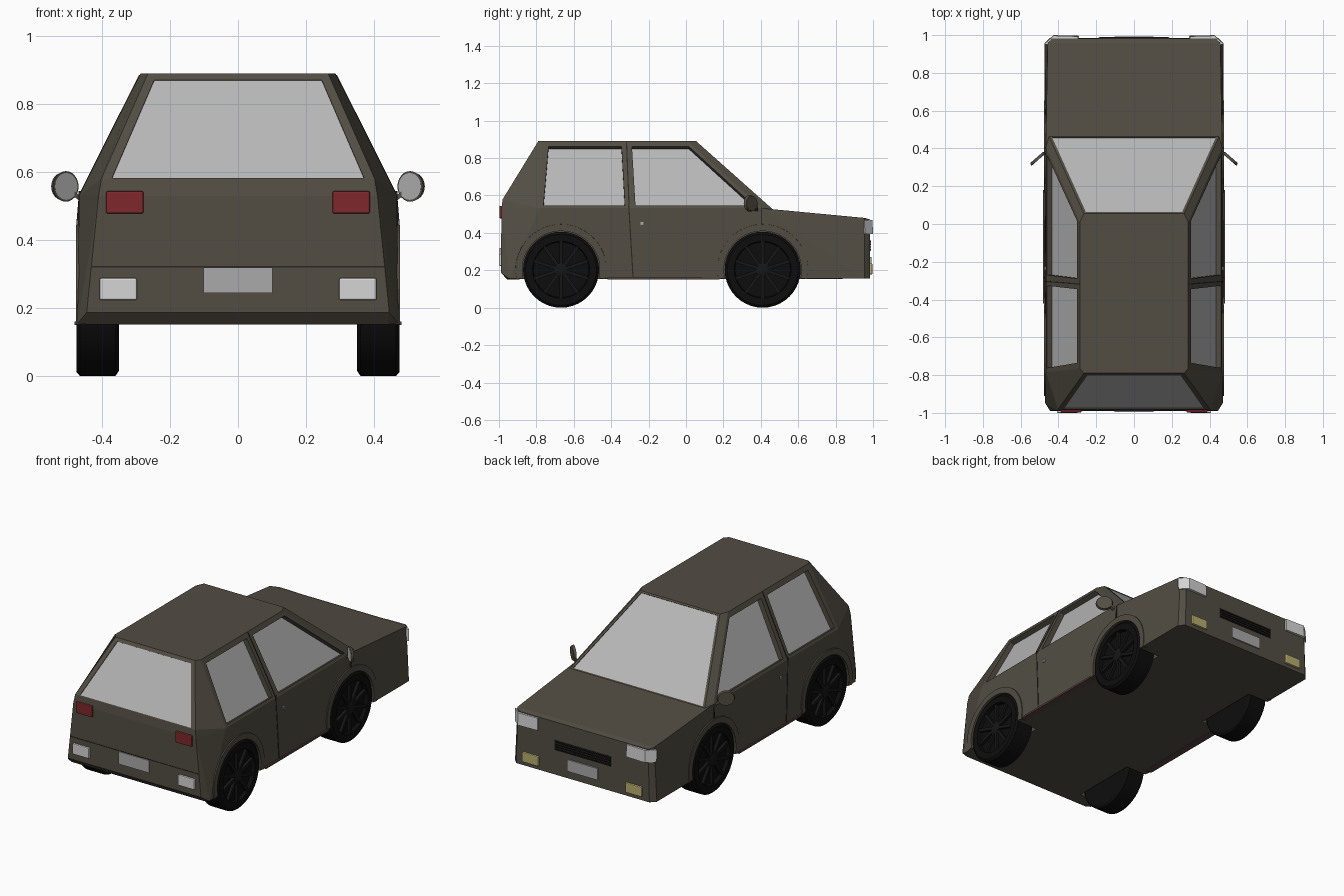
import bpy, bmesh, math
from mathutils import Vector, Matrix

if "Cube" in bpy.data.objects:
    bpy.data.objects.remove(bpy.data.objects["Cube"])


def mat(name, r, g, b):
    m = bpy.data.materials.new(name)
    m.diffuse_color = (r, g, b, 1)
    m.use_nodes = True
    m.node_tree.nodes["Principled BSDF"].inputs["Base Color"].default_value = m.diffuse_color
    return m


BODY = mat("olive brown paint", .085, .075, .057)
GLASS = mat("grey glass", .47, .47, .47)
BLACK = mat("black rubber", .004, .004, .004)
RIM = mat("dark rim", .008, .008, .008)
TRIM = mat("dark trim", .022, .02, .016)
RED = mat("red lamp", .21, .022, .025)
WHITE = mat("white lamp", .66, .66, .66)
YELLOW = mat("yellow lamp", .48, .42, .16)
PLATE = mat("plate grey", .40, .40, .40)
SILL = mat("sill brown", .09, .055, .05)


def finish(name, bm, *mats):
    bmesh.ops.remove_doubles(bm, verts=bm.verts, dist=1e-5)
    bmesh.ops.recalc_face_normals(bm, faces=bm.faces)
    me = bpy.data.meshes.new(name)
    bm.to_mesh(me)
    bm.free()
    for m in mats:
        me.materials.append(m)
    ob = bpy.data.objects.new(name, me)
    bpy.context.collection.objects.link(ob)
    return ob


def hull(name, pts, m):
    bm = bmesh.new()
    vs = [bm.verts.new(p) for p in pts]
    bmesh.ops.convex_hull(bm, input=vs)
    bmesh.ops.dissolve_limit(bm, angle_limit=.01, verts=bm.verts, edges=bm.edges)
    return finish(name, bm, m)


def box(name, x0, x1, y0, y1, z0, z1, m, bevel=0):
    bm = bmesh.new()
    mtx = Matrix.Translation(((x0 + x1) / 2, (y0 + y1) / 2, (z0 + z1) / 2)) \
        @ Matrix.Diagonal((abs(x1 - x0), y1 - y0, z1 - z0, 1))
    bmesh.ops.create_cube(bm, size=1, matrix=mtx)
    if bevel:
        bmesh.ops.bevel(bm, geom=bm.edges[:], offset=bevel, segments=2, affect='EDGES', profile=.5)
    return finish(name, bm, m)


def mirrored(pts):
    return [(s * x, y, z) for s in (1, -1) for x, y, z in pts]


# Key corners of the right half
roof_f, roof_r = (.287, .01, .89), (.287, -.765, .89)
wind_t, wind_b = (.265, .055, .89), (.45, .464, .526)
back_t, back_m, back_b = (.265, -.79, .89), (.402, -.98, .58), (.41, -.987, .53)
belt_f, belt_r = (.467, .405, .532), (.467, -.785, .532)
mid_t, mid_b = (.287, -.318, .89), (.467, -.299, .532)
WHEELS = {"rear": -.668, "front": .41}
R = .203

# Lower body, with wheel wells cut out
lower = hull("lower_body", mirrored([
    wind_b, belt_f, belt_r, back_b, (.457, .955, .48), (.435, .983, .472),
    (.474, .955, .155), (.445, .985, .155), (.472, -.945, .155), (.44, -.957, .152),
    (.445, -.989, .187)]), BODY)
for y in WHEELS.values():
    for s in (1, -1):
        bm = bmesh.new()
        bmesh.ops.create_cone(bm, cap_ends=True, segments=40, radius1=.212, radius2=.212, depth=.3,
                              matrix=Matrix.Translation((s * .485, y, R)) @ Matrix.Rotation(math.pi / 2, 4, 'Y'))
        cutter = finish("well_cutter", bm, BODY)
        cutter.hide_render = True
        mod = lower.modifiers.new("well", 'BOOLEAN')
        mod.object, mod.operation, mod.solver = cutter, 'DIFFERENCE', 'EXACT'
        bpy.context.view_layer.objects.active = lower
        bpy.ops.object.modifier_apply(modifier=mod.name)
        bpy.data.objects.remove(cutter)

# Cabin: panels with recessed windows
bm = bmesh.new()


def face(pts, index=0):
    bm.faces.new([bm.verts.new(p) for p in pts]).material_index = index


def panel(outer, inner, depth):
    o, i = [Vector(p) for p in outer], [Vector(p) for p in inner]
    n = (i[1] - i[0]).cross(i[2] - i[1]).normalized()
    if n.dot(i[0] - Vector((0, -.36, .5))) < 0:
        n = -n
    g = [p - n * depth for p in i]
    for a in range(4):
        b = (a + 1) % 4
        face([o[a], o[b], i[b], i[a]])
        face([i[a], i[b], g[b], g[a]])
    face(g, 1)


def flip(p, s):
    return (s * p[0], p[1], p[2])


def on_side(s, y, z):
    return (s * (.287 + (.89 - z) * .18 / .358), y, z)


for s in (1, -1):
    def m(*pts):
        return [flip(p, s) for p in pts]
    panel(m(mid_t, roof_f, belt_f, mid_b),
          [on_side(s, *p) for p in ((-.289, .862), (.015, .862), (.362, .546), (-.27, .546))], .03)
    panel(m(roof_r, mid_t, mid_b, belt_r),
          [on_side(s, *p) for p in ((-.735, .862), (-.345, .862), (-.327, .546), (-.762, .546))], .03)
    face(m(roof_f, wind_t, wind_b, belt_f))
    face(m(roof_r, back_t, back_m, belt_r))
    face(m(back_m, back_b, belt_r))


def across(a, b):
    return [flip(a, -1), a, b, flip(b, -1)]


def lerp(a, b, t, dx):
    p = Vector(a).lerp(Vector(b), t)
    return (p.x - dx, p.y, p.z)


panel(across(wind_t, wind_b),
      across(lerp(wind_t, wind_b, .02, .014), lerp(wind_t, wind_b, .985, .014)), .004)
panel(across(back_t, back_m),
      across(lerp(back_t, back_m, .06, .027), lerp(back_t, back_m, .992, .03)), .004)
face(across(back_m, back_b))
for ring in ([wind_t, roof_f, mid_t, roof_r, back_t], [wind_b, belt_f, mid_b, belt_r, back_b]):
    face(ring + [flip(p, -1) for p in reversed(ring)])
finish("cabin", bm, BODY, GLASS)


def revolve(name, profile, centre, s, m, segs=40):
    bm = bmesh.new()
    vs = [bm.verts.new((s * x, r, 0)) for x, r in profile]
    es = [bm.edges.new(e) for e in zip(vs, vs[1:])]
    bmesh.ops.spin(bm, geom=vs + es, cent=(0, 0, 0), axis=(1, 0, 0), angle=2 * math.pi, steps=segs)
    bmesh.ops.translate(bm, verts=bm.verts, vec=centre)
    ob = finish(name, bm, m)
    bpy.context.view_layer.objects.active = ob
    ob.select_set(True)
    bpy.ops.object.shade_smooth_by_angle(angle=math.radians(30))
    ob.select_set(False)


for s, side in ((1, "right"), (-1, "left")):
    for end, wy in WHEELS.items():
        c = Vector((s * .4125, wy, R))
        tag = f"{end}_{side}"
        # Tyre, rim dish and spokes
        revolve("tyre_" + tag, [(-.062, 0), (-.062, .188), (-.052, R), (.052, R), (.063, .19),
                                (.063, .152), (.04, .148), (.04, 0)], c, s, BLACK)
        revolve("hub_" + tag, [(.03, .035), (.058, .035), (.062, .025), (.062, 0)], c, s, RIM, 20)
        bm = bmesh.new()
        for k in range(10):
            bmesh.ops.create_cube(bm, size=1, matrix=Matrix.Translation(c + Vector((s * .048, 0, 0)))
                                  @ Matrix.Rotation(k * math.tau / 10, 4, 'X')
                                  @ Matrix.Translation((0, 0, .09)) @ Matrix.Diagonal((.018, .018, .122, 1)))
        finish("spokes_" + tag, bm, RIM)
        # Arch lip
        bm = bmesh.new()
        rows = []
        for k in range(25):
            a = math.radians(-12 + 204 * k / 24)
            rows.append([bm.verts.new((s * x, wy + r * math.cos(a), R + r * math.sin(a)))
                         for x, r in ((.45, .207), (.476, .207), (.476, .243), (.45, .245))])
        for p, q in zip(rows, rows[1:]):
            for j in range(4):
                bm.faces.new((p[j], p[(j + 1) % 4], q[(j + 1) % 4], q[j]))
        bm.faces.new(rows[0])
        bm.faces.new(rows[-1])
        finish("arch_" + tag, bm, BODY)

    # Sill, door seams and lock
    box("sill_" + side, s * .44, s * .481, -.42, .18, .15, .161, SILL)
    for nm, top, bot in (("middle", (-.306, .545), (-.283, .16)), ("fender", (.403, .53), (.403, .447))):
        hull(f"{nm}_door_seam_{side}", [(s * x, y + d, z) for y, z, xo in (top + (.4685,), bot + (.4755,))
                                        for x in (xo - .02, xo) for d in (-.003, .003)], TRIM)
    hull("middle_pillar_seam_" + side, [(on_side(s, y + d, z)[0] + s * e, y + d, z)
         for y, z in ((-.318, .885), (-.304, .535)) for d in (-.003, .003) for e in (-.01, .002)], TRIM)
    box("door_lock_" + side, s * .46, s * .474, -.244, -.226, .441, .459, PLATE, .003)

    # Mirror: tilted oval shell, glass and stem
    axis = Vector((-s * .66, -.75, 0))
    rot = axis.to_track_quat('Z', 'Y').to_matrix().to_4x4()
    for nm, off, rad, dep, m_ in (("mirror_shell_", 0, .05, .014, BODY), ("mirror_glass_", .006, .044, .006, GLASS)):
        bm = bmesh.new()
        bmesh.ops.create_cone(bm, cap_ends=True, segments=24, radius1=rad * .9, radius2=rad, depth=dep,
                              matrix=Matrix.Translation(Vector((s * .511, .347, .558)) + axis * off) @ rot
                              @ Matrix.Diagonal((1, .9, 1, 1)))
        finish(nm + side, bm, m_)
    hull("mirror_stem_" + side, [(s * x, y, z + d) for x, y, z in ((.455, .39, .515), (.455, .37, .515),
         (.487, .378, .54), (.487, .36, .54)) for d in (-.008, .008)], BODY)

    # Lamps
    box("tail_lamp_" + side, s * .278, s * .388, -.998, -.97, .478, .544, RED, .005)
    box("reverse_lamp_" + side, s * .297, s * .408, -1, -.97, .224, .288, WHITE, .005)
    box("fog_lamp_" + side, s * .29, s * .4, .97, .997, .178, .237, YELLOW, .005)
    hull("headlamp_" + side, [(s * x, y, z) for z, e in ((.395, 0), (.468, -.003))
         for x, y in ((.297, .96), (.297, .996 + e), (.425, 1 + e), (.474, .957 + e), (.45, .945))], WHITE)

# Plates, grille and bumper line
box("rear_plate", -.102, .102, -.996, -.98, .245, .32, PLATE)
box("front_plate", -.102, .102, .975, .992, .2, .27, PLATE)
box("grille", -.187, .187, .975, .987, .303, .362, TRIM)
for k in range(4):
    box(f"grille_slat_{k + 1}", -.183, .183, .975, .99, .307 + k * .014, .314 + k * .014, BLACK)
box("rear_bumper_line", -.43, .43, -.99, -.975, .32, .324, TRIM)
